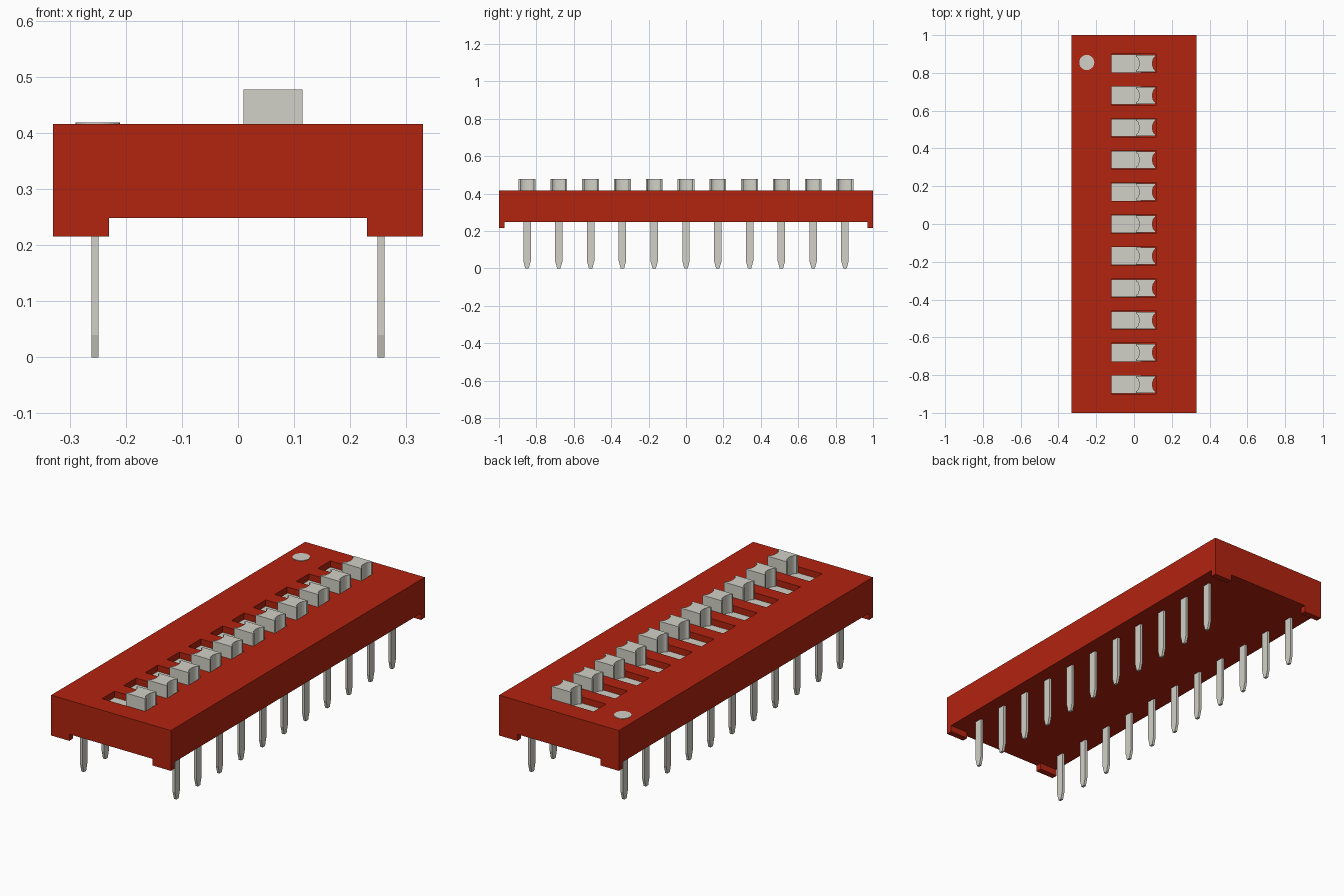
import bpy
import bmesh
from math import cos, sin, pi

default = bpy.data.objects.get("Cube")
if default:
    bpy.data.objects.remove(default, do_unlink=True)


def material(name, color):
    m = bpy.data.materials.new(name)
    m.use_nodes = True
    m.diffuse_color = color
    m.node_tree.nodes["Principled BSDF"].inputs["Base Color"].default_value = color
    return m


red = material("red plastic", (0.448, 0.017, 0.005, 1))
grey = material("pale grey", (0.645, 0.638, 0.571, 1))


def add_prism(bm, outline, lo, hi, axis="z"):
    """Extrude a flat outline from lo to hi along z (xy outline) or x (yz outline)."""
    def place(p, h):
        return (p[0], p[1], h) if axis == "z" else (h, p[0], p[1])
    bottom = [bm.verts.new(place(p, lo)) for p in outline]
    top = [bm.verts.new(place(p, hi)) for p in outline]
    bm.faces.new(bottom[::-1])
    bm.faces.new(top)
    n = len(outline)
    for i in range(n):
        j = (i + 1) % n
        bm.faces.new((bottom[i], bottom[j], top[j], top[i]))


def rect(x0, x1, y0, y1):
    return [(x0, y0), (x1, y0), (x1, y1), (x0, y1)]


def finish(name, bm, mat):
    bmesh.ops.recalc_face_normals(bm, faces=bm.faces[:])
    mesh = bpy.data.meshes.new(name)
    bm.to_mesh(mesh)
    bm.free()
    mesh.materials.append(mat)
    obj = bpy.data.objects.new(name, mesh)
    bpy.context.scene.collection.objects.link(obj)
    return obj


HALF_X, HALF_Y = 0.33, 1.0
TOP, UNDER, FOOT = 0.416, 0.248, 0.215
POCKET = 0.37
rows = [0.17 * i for i in range(-5, 6)]

# Housing block
bm = bmesh.new()
add_prism(bm, rect(-HALF_X, HALF_X, -HALF_Y, HALF_Y), FOOT, TOP)
housing = finish("housing", bm, red)

# Cutter: switch slots, plus a cross under the block that leaves four corner feet
bm = bmesh.new()
for y in rows:
    add_prism(bm, rect(-0.12, 0.117, y - 0.049, y + 0.049), POCKET, 0.5)
fx, fy, far_x, far_y = 0.23, 0.97, 0.5, 1.2
quarter = [(far_x, fy), (fx, fy), (fx, far_y)]
cross = (quarter + [(-x, y) for x, y in quarter[::-1]]
         + [(-x, -y) for x, y in quarter] + [(x, -y) for x, y in quarter[::-1]])
add_prism(bm, cross, 0.1, UNDER)
cutter = finish("housing_cutter", bm, red)
cutter.hide_render = True

cut = housing.modifiers.new("cut", "BOOLEAN")
cut.operation = "DIFFERENCE"
cut.solver = "EXACT"
cut.object = cutter
bpy.context.view_layer.objects.active = housing
bpy.ops.object.modifier_apply(modifier=cut.name)
bpy.data.objects.remove(cutter, do_unlink=True)

# Slider knob outline with a finger scoop in each end
W, X0, X1, SCOOP, STEPS = 0.045, 0.01, 0.115, 0.017, 10
scoop = [(SCOOP * sin(pi * i / STEPS), -0.036 * cos(pi * i / STEPS))
         for i in range(STEPS + 1)]
knob = ([(X0, -W), (X1, -W)] + [(X1 - d, y) for d, y in scoop]
        + [(X1, W), (X0, W)] + [(X0 + d, y) for d, y in scoop[::-1]])

# Pin blade outline, tapered at the tip
blade = [(-0.02, 0.3), (-0.02, 0.04), (-0.009, 0), (0.009, 0), (0.02, 0.04), (0.02, 0.3)]

for n, y in enumerate(rows, 1):
    bm = bmesh.new()
    add_prism(bm, [(px, py + y) for px, py in knob], POCKET, 0.477)
    finish(f"slider_knob_{n}", bm, grey)

    bm = bmesh.new()
    add_prism(bm, rect(-0.118, 0.04, y - 0.047, y + 0.047), POCKET, 0.386)
    finish(f"slider_plate_{n}", bm, grey)

    for side, x in (("left", 0.255), ("right", -0.255)):
        bm = bmesh.new()
        add_prism(bm, [(py + y, pz) for py, pz in blade], x - 0.0065, x + 0.0065, "x")
        finish(f"{side}_pin_{n}", bm, grey)

# Marker dot on the top face
bm = bmesh.new()
dot = [(-0.25 + 0.04 * cos(2 * pi * i / 24), 0.855 + 0.04 * sin(2 * pi * i / 24))
       for i in range(24)]
add_prism(bm, dot, TOP - 0.003, TOP + 0.002)
finish("marker_dot", bm, grey)
